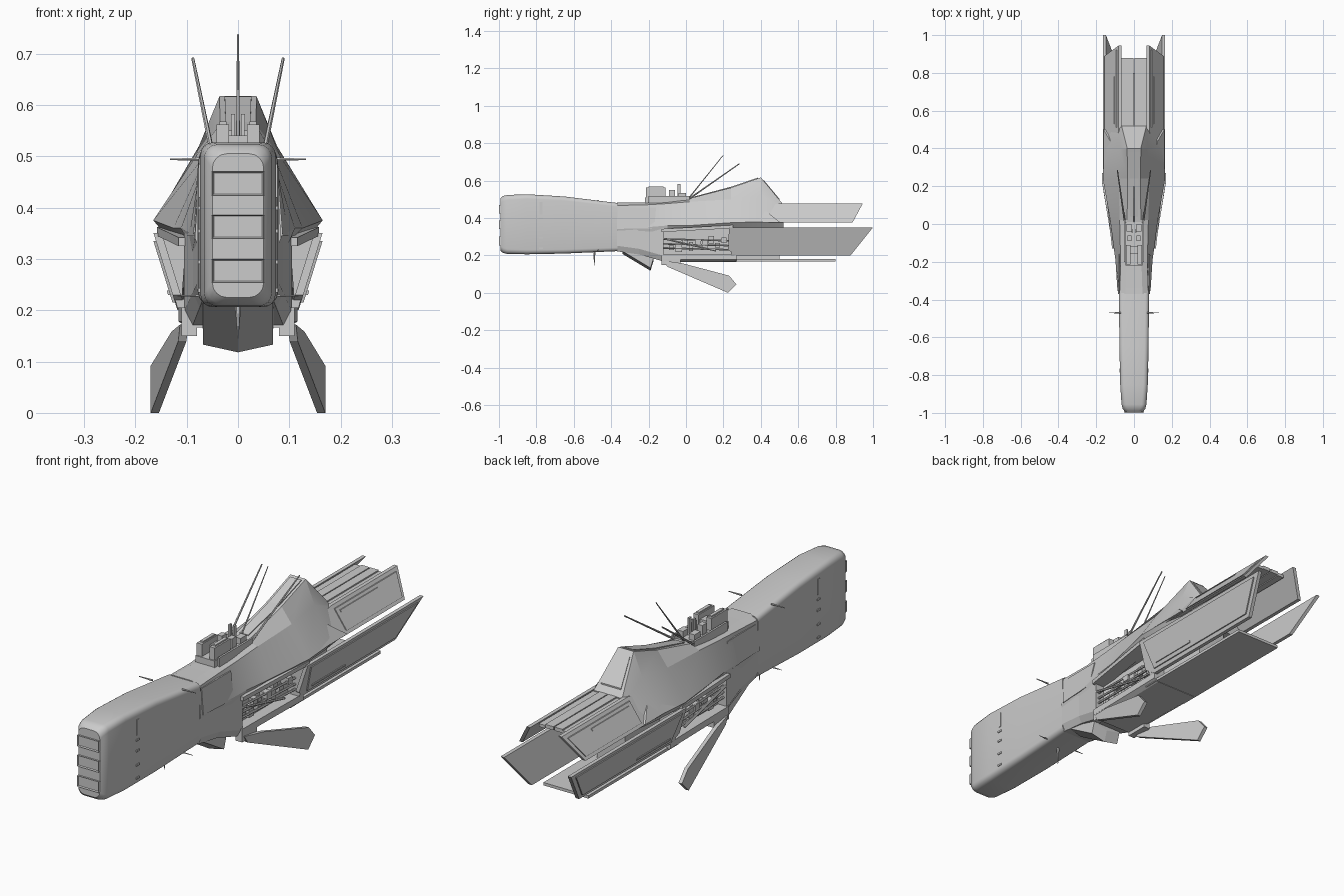
import bpy, bmesh, math, random
from mathutils import Vector

random.seed(4)
grey = bpy.data.materials.new("hull_grey")
grey.diffuse_color = (0.6, 0.6, 0.6, 1)


def finish(name, bm, smooth=None):
    bmesh.ops.recalc_face_normals(bm, faces=bm.faces)
    me = bpy.data.meshes.new(name)
    bm.to_mesh(me)
    bm.free()
    me.materials.append(grey)
    ob = bpy.data.objects.new(name, me)
    bpy.context.collection.objects.link(ob)
    if smooth:
        bpy.ops.object.select_all(action='DESELECT')
        ob.select_set(True)
        bpy.context.view_layer.objects.active = ob
        bpy.ops.object.shade_smooth_by_angle(angle=math.radians(smooth))
    return ob


def loft(name, rings, smooth=None):
    bm = bmesh.new()
    vs = [[bm.verts.new(p) for p in r] for r in rings]
    n = len(vs[0])
    for a, b in zip(vs, vs[1:]):
        for i in range(n):
            j = (i + 1) % n
            bm.faces.new((a[i], a[j], b[j], b[i]))
    bm.faces.new(vs[0])
    bm.faces.new(vs[-1])
    return finish(name, bm, smooth)


def section(y, half):
    """Mirror a half outline of (x, z) points into a full ring."""
    return [(x, y, z) for x, z in half] + [(-x, y, z) for x, z in reversed(half)]


def round_rect(y, w, z0, z1, r):
    half = []
    for cz, start in ((z0 + r, -90), (z1 - r, 0)):
        for k in range(5):
            a = math.radians(start + 22.5 * k)
            half.append((w - r + r * math.cos(a), cz + r * math.sin(a)))
    return section(y, half)


def box(name, x0, x1, y0, y1, z0, z1):
    return loft(name, [[(x0, y, z0), (x1, y, z0), (x1, y, z1), (x0, y, z1)] for y in (y0, y1)])


def boxes(name, x0, x1, *rest):
    box(name + "_right", x0, x1, *rest)
    box(name + "_left", -x1, -x0, *rest)


def panels(name, outline, xf, t):
    """Thin side panels; xf gives the outer x for each (y, z)."""
    for s, side in ((1, "right"), (-1, "left")):
        loft(f"{name}_{side}", [[(s * (xf(y, z) - d), y, z) for y, z in outline] for d in (0, t)])


def rod(name, a, b, r0, r1, n=6):
    a, b = Vector(a), Vector(b)
    q = (b - a).to_track_quat('Z', 'Y')
    ring = lambda c, r: [c + q @ Vector((r * math.cos(i * math.tau / n), r * math.sin(i * math.tau / n), 0))
                         for i in range(n)]
    return loft(name, [ring(a, r0), ring(b, r1)], 50)


def rods(name, a, b, r0, r1):
    for s, side in ((1, "right"), (-1, "left")):
        rod(f"{name}_{side}", (s * a[0], a[1], a[2]), (s * b[0], b[1], b[2]), r0, r1)


# Long rounded forward hull
loft("forward_hull", [round_rect(*p) for p in (
    (-0.992, 0.050, 0.225, 0.505, 0.028), (-0.978, 0.060, 0.213, 0.518, 0.028),
    (-0.955, 0.066, 0.208, 0.523, 0.026), (-0.85, 0.073, 0.206, 0.527, 0.024),
    (-0.65, 0.077, 0.21, 0.515, 0.022), (-0.365, 0.080, 0.223, 0.48, 0.02))], 35)

# Three recessed nose windows
for i, z in enumerate((0.277, 0.363, 0.447)):
    bm = bmesh.new()
    bmesh.ops.create_cube(bm, size=1)
    for v in bm.verts:
        w = 0.10 if v.co.y < 0 else 0.114
        v.co = (v.co.x * w, -0.983 + v.co.y * 0.034, z + v.co.z * 0.046)
    front = [f for f in bm.faces if f.calc_center_median().y < -0.99]
    bmesh.ops.inset_region(bm, faces=front, thickness=0.004, depth=0)
    bmesh.ops.translate(bm, verts=front[0].verts, vec=(0, 0.006, 0))
    finish(f"nose_window_{i + 1}", bm)

# Small marker studs down the hull side
for z in (0.235, 0.29, 0.35, 0.395):
    boxes("hull_stud", 0.072, 0.078, -0.785, -0.765, z, z + 0.008)
boxes("hull_strip", 0.07, 0.077, -0.782, -0.768, 0.42, 0.485)

# Faceted upper body: top, shoulder, widest and bottom corners
body = ((-0.37, 0.045, 0.484, 0.076, 0.467, 0.084, 0.34, 0.07, 0.31),
        (-0.22, 0.040, 0.483, 0.071, 0.470, 0.094, 0.35, 0.09, 0.31),
        (-0.10, 0.040, 0.488, 0.073, 0.477, 0.111, 0.36, 0.10, 0.335),
        (0.02, 0.036, 0.505, 0.076, 0.487, 0.126, 0.36, 0.105, 0.338),
        (0.24, 0.035, 0.562, 0.082, 0.500, 0.165, 0.375, 0.14, 0.345),
        (0.40, 0.036, 0.617, 0.076, 0.520, 0.158, 0.38, 0.13, 0.345),
        (0.52, 0.066, 0.472, 0.080, 0.462, 0.138, 0.385, 0.12, 0.35))
loft("upper_body", [section(y, [(h, g), (e, f), (c, d), (a, b)])
                    for y, a, b, c, d, e, f, h, g in body], 18)
# Spine plate and framed hatch on the rear slope
loft("spine_plate", [section(y, [(w, z), (w, z + 0.014)]) for y, w, z in
                     ((0.04, 0.020, 0.500), (0.24, 0.024, 0.553), (0.385, 0.026, 0.602))])
loft("rear_hatch", [section(y, [(w, z), (w, z + 0.014)]) for y, w, z in
                    ((0.415, 0.030, 0.590), (0.50, 0.047, 0.488))])
# Neck side plates
panels("neck_plate", [(-0.355, 0.345), (-0.17, 0.345), (-0.16, 0.455), (-0.355, 0.455)],
       lambda y, z: 0.0865 + 0.065 * (y + 0.37) - (z - 0.345) * (0.07 + 0.55 * (y + 0.37)), 0.008)

# Lower neck and chassis
loft("lower_neck", [section(y, [(w * 0.85, z), (w, z + 0.03), (w, 0.35)]) for y, w, z in
                    ((-0.37, 0.080, 0.222), (-0.25, 0.088, 0.205), (-0.12, 0.105, 0.168))])
loft("chassis_floor", [section(y, [(w - 0.02, 0.166), (w, 0.178), (w, 0.205)]) for y, w in
                       ((-0.13, 0.11), (0.05, 0.112), (0.27, 0.116))])
box("inner_core", -0.065, 0.065, -0.14, 0.50, 0.18, 0.37)
panels("bay_ledge", [(-0.13, 0.325), (0.25, 0.345), (0.25, 0.362), (-0.13, 0.342)],
       lambda y, z: 0.116 + 0.11 * (y + 0.13), 0.06)
loft("bulkhead", [section(y, [(0.11, 0.19), (0.118, 0.205), (0.155, 0.335), (0.14, 0.35)])
                  for y in (0.24, 0.27)])

# Machinery in the open side bays
for i in range(9):
    y = -0.09 + i * 0.035
    z = random.uniform(0.215, 0.27)
    boxes(f"bay_machine_{i}", 0.06, random.uniform(0.08, 0.105), y, y + random.uniform(0.02, 0.034),
          z, z + random.uniform(0.02, 0.05))
for z in (0.24, 0.262, 0.288):
    rods("bay_pipe", (0.09, -0.12, z), (0.098, 0.25, z - 0.01), 0.005, 0.005)
rods("bay_strut", (0.1, -0.12, 0.29), (0.105, 0.16, 0.225), 0.005, 0.005)

# Ventral wedge under the neck
loft("ventral_wedge", [section(y, [(0.0, b), (0.068, b + 0.015), (0.07, 0.225)]) for y, b in
                       ((-0.34, 0.208), (-0.19, 0.118), (-0.175, 0.165))])

# Rear armour panels
low = lambda y, z: 0.118 + (z - 0.2) * 0.31
high = lambda y, z: 0.155 - (z - 0.375) * 0.72
panels("lower_panel", [(0.27, 0.2), (0.88, 0.2), (1.0, 0.35), (0.23, 0.35), (0.225, 0.23)], low, 0.016)
panels("lower_panel_plate", [(0.28, 0.215), (0.87, 0.215), (0.965, 0.335), (0.255, 0.335)],
       lambda y, z: low(y, z) + 0.005, 0.01)
panels("lower_slot", [(0.3, 0.23), (0.52, 0.23), (0.52, 0.238), (0.3, 0.238)],
       lambda y, z: low(y, z) + 0.009, 0.008)
panels("upper_panel", [(0.27, 0.375), (0.89, 0.375), (0.945, 0.477), (0.50, 0.477), (0.27, 0.44)], high, 0.016)
panels("upper_panel_plate", [(0.51, 0.388), (0.88, 0.388), (0.92, 0.465), (0.51, 0.465)],
       lambda y, z: high(y, z) + 0.005, 0.01)
panels("upper_front_plate", [(0.27, 0.38), (0.50, 0.38), (0.43, 0.435), (0.27, 0.435)],
       lambda y, z: high(y, z) + 0.009, 0.014)
panels("upper_slot", [(0.53, 0.447), (0.78, 0.447), (0.78, 0.455), (0.53, 0.455)],
       lambda y, z: high(y, z) + 0.009, 0.008)

# Split roof deck and flat belly plate
boxes("roof_deck", 0.002, 0.04, 0.45, 0.88, 0.458, 0.473)
boxes("roof_edge", 0.041, 0.07, 0.45, 0.88, 0.455, 0.468)
box("belly_plate", -0.105, 0.105, 0.2, 0.8, 0.168, 0.18)

# Splayed landing fins and their mounts
panels("landing_fin", [(-0.12, 0.172), (-0.02, 0.158), (0.23, 0.092), (0.27, 0.045), (0.225, 0.0), (-0.1, 0.14)],
       lambda y, z: 0.113 + min(1, (y + 0.12) / 0.34) * 0.057, 0.016)
boxes("fin_mount", 0.08, 0.11, -0.13, -0.03, 0.15, 0.2)

# Antennas and sensor pins
rod("centre_antenna", (0, 0.01, 0.50), (0, 0.2, 0.737), 0.004, 0.002)
rods("side_antenna", (0.05, 0.02, 0.505), (0.088, 0.285, 0.69), 0.005, 0.003)
rods("upper_pin", (0.07, -0.47, 0.494), (0.132, -0.47, 0.494), 0.004, 0.0015)
rods("lower_pin", (0.07, -0.47, 0.228), (0.118, -0.47, 0.228), 0.003, 0.001)
rod("keel_pin", (0, -0.49, 0.22), (0, -0.49, 0.145), 0.007, 0.001)

# Dorsal turret cluster
box("turret_base", -0.045, 0.045, -0.22, 0.01, 0.475, 0.51)
boxes("turret_block", 0.018, 0.042, -0.215, -0.11, 0.495, 0.562)
boxes("turret_cap", 0.022, 0.036, -0.20, -0.12, 0.56, 0.568)
box("turret_bridge", -0.02, 0.02, -0.16, -0.12, 0.50, 0.54)
boxes("turret_rear", 0.012, 0.034, -0.09, -0.06, 0.50, 0.55)
boxes("turret_post", 0.006, 0.014, -0.045, -0.03, 0.50, 0.582)
boxes("turret_tail", 0.014, 0.04, -0.04, 0.0, 0.50, 0.535)
boxes("turret_rail", 0.046, 0.054, -0.2, 0.02, 0.48, 0.518)
